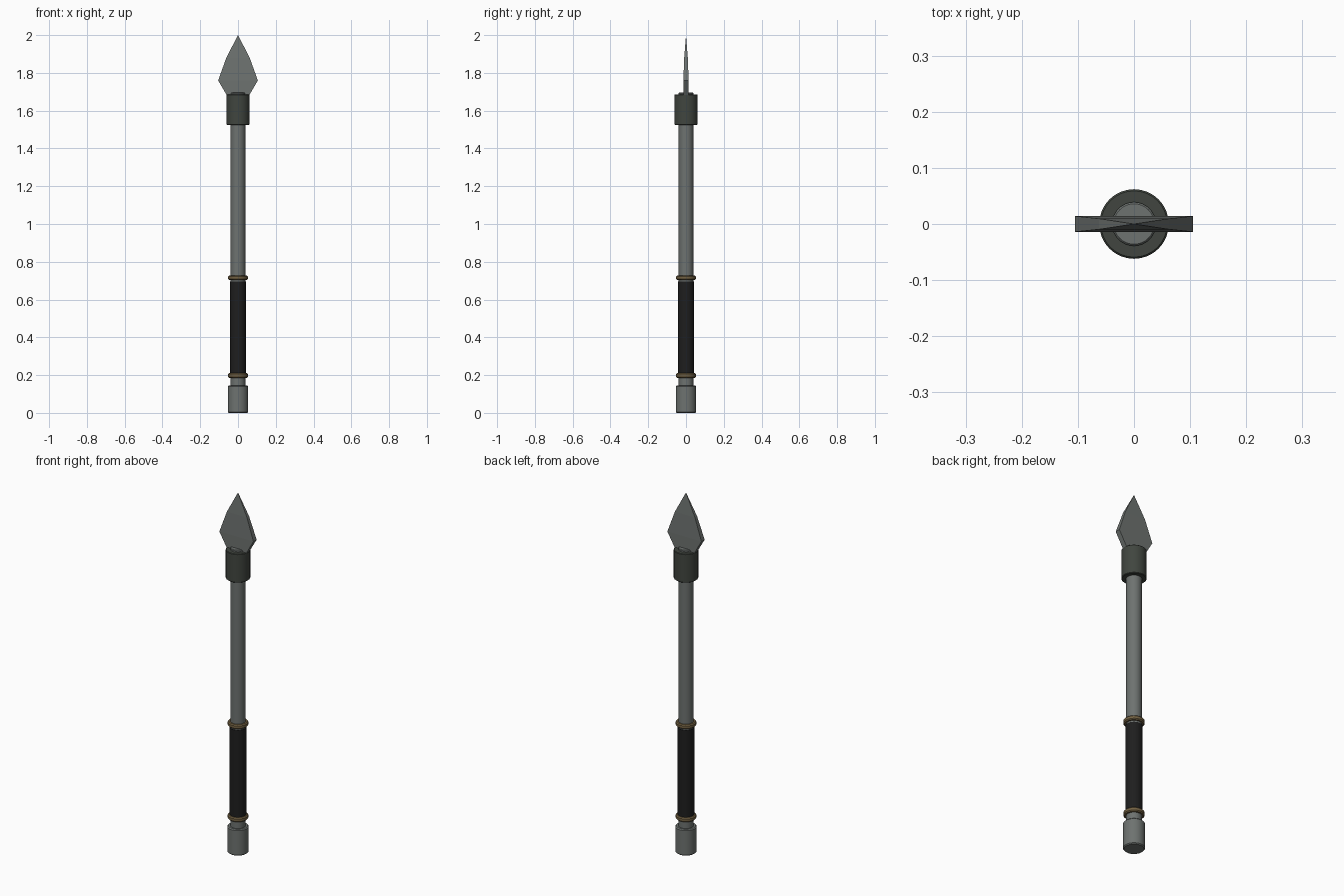
import bpy, bmesh, math

if "Cube" in bpy.data.objects:
    bpy.data.objects.remove(bpy.data.objects["Cube"])


def material(name, rgb):
    m = bpy.data.materials.new(name)
    m.diffuse_color = (*rgb, 1)
    m.use_nodes = True
    m.node_tree.nodes["Principled BSDF"].inputs["Base Color"].default_value = m.diffuse_color
    return m


STEEL = material("grey steel", (0.155, 0.17, 0.162))
DARK = material("dark green grey", (0.052, 0.060, 0.050))
BLACK = material("black leather", (0.013, 0.013, 0.013))
BRASS = material("dull brass", (0.17, 0.12, 0.055))


def finish(bm, name, mat, smooth=True):
    bmesh.ops.recalc_face_normals(bm, faces=bm.faces)
    me = bpy.data.meshes.new(name)
    bm.to_mesh(me)
    bm.free()
    me.materials.append(mat)
    ob = bpy.data.objects.new(name, me)
    bpy.context.collection.objects.link(ob)
    if smooth:
        bpy.ops.object.select_all(action='DESELECT')
        ob.select_set(True)
        bpy.context.view_layer.objects.active = ob
        bpy.ops.object.shade_smooth_by_angle(angle=math.radians(30))
    return ob


def rod(name, r, z0, z1, mat, bevel=0.0, sides=32):
    """Upright cylinder with chamfered rims."""
    prof = [(r - bevel, z0), (r, z0 + bevel), (r, z1 - bevel), (r - bevel, z1)] if bevel else [(r, z0), (r, z1)]
    bm = bmesh.new()
    rings = [[bm.verts.new((pr * math.cos(2 * math.pi * i / sides),
                            pr * math.sin(2 * math.pi * i / sides), z))
              for i in range(sides)] for pr, z in prof]
    for a, b in zip(rings, rings[1:]):
        for i in range(sides):
            j = (i + 1) % sides
            bm.faces.new((a[i], a[j], b[j], b[i]))
    bm.faces.new(rings[0])
    bm.faces.new(rings[-1])
    return finish(bm, name, mat)


# Shaft, butt cap, grip and collar
rod("shaft", 0.039, 0.10, 1.695, STEEL, 0.003)
rod("butt_cap", 0.054, 0.0, 0.146, STEEL, 0.005)
rod("grip", 0.042, 0.195, 0.695, BLACK)
rod("collar", 0.062, 1.525, 1.685, DARK, 0.003)

# Brass rings either side of the grip
for name, z in (("lower_ring", 0.198), ("upper_ring", 0.716)):
    rod(name, 0.052, z - 0.012, z + 0.012, BRASS, 0.005)

# Blade: stacked rectangular sections (height, half width, half thickness) to a point
bm = bmesh.new()
sections = [(1.66, 0.047, 0.014), (1.76, 0.105, 0.014), (1.88, 0.062, 0.0095)]
rows = [[bm.verts.new((sx * w, sy * t, z)) for sx, sy in ((-1, -1), (1, -1), (1, 1), (-1, 1))]
        for z, w, t in sections]
tip = bm.verts.new((0, 0, 2.0))
bm.faces.new(rows[0])
for a, b in zip(rows, rows[1:]):
    for i in range(4):
        j = (i + 1) % 4
        bm.faces.new((a[i], a[j], b[j], b[i]))
for i in range(4):
    bm.faces.new((rows[-1][i], rows[-1][(i + 1) % 4], tip))
finish(bm, "blade", STEEL, smooth=False)
